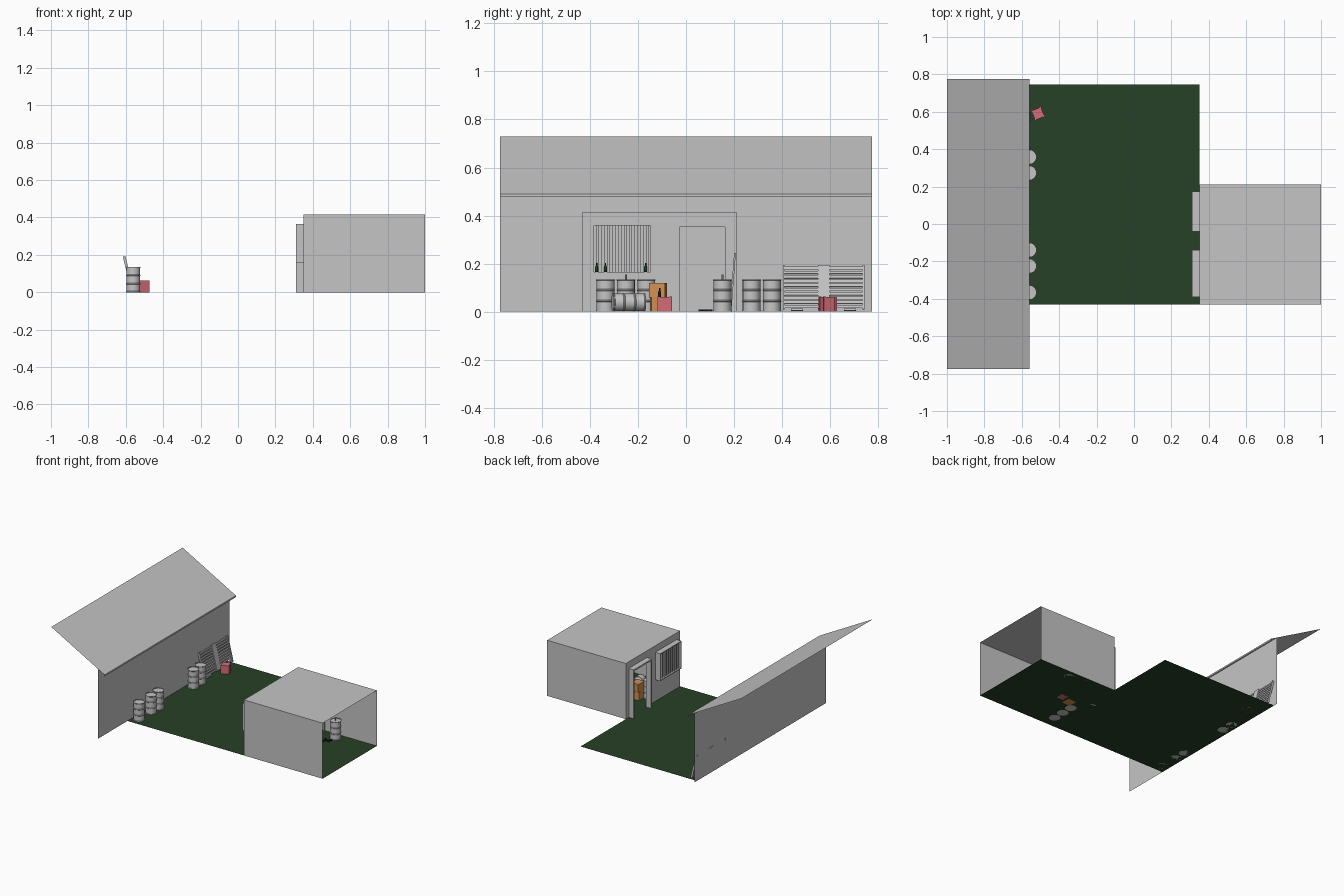
import bpy, bmesh, math, random
from mathutils import Matrix, Vector

if "Cube" in bpy.data.objects:
    bpy.data.objects.remove(bpy.data.objects["Cube"])
random.seed(3)

def mat(name, c):
    m = bpy.data.materials.new(name)
    m.diffuse_color = (*c, 1)
    m.use_nodes = True
    m.node_tree.nodes["Principled BSDF"].inputs["Base Color"].default_value = m.diffuse_color
    return m

GREY = mat("plain_grey", (0.56, 0.56, 0.56))
GREEN = mat("dark_grass", (0.02, 0.052, 0.02))
RED = mat("crate_red", (0.65, 0.15, 0.18))
ORANGE = mat("box_orange", (0.64, 0.28, 0.085))
BLACK = mat("dark_tools", (0.012, 0.014, 0.012))
BOTTLE = mat("bottle_green", (0.01, 0.05, 0.015))

def finish(name, bm, m, smooth=False):
    me = bpy.data.meshes.new(name)
    bm.to_mesh(me)
    bm.free()
    me.materials.append(m)
    ob = bpy.data.objects.new(name, me)
    bpy.context.collection.objects.link(ob)
    if smooth:
        bpy.context.view_layer.objects.active = ob
        ob.select_set(True)
        bpy.ops.object.shade_smooth_by_angle(angle=math.radians(35))
        ob.select_set(False)
    return ob

def sheets(name, faces, m):
    """Thin single-sided faces, each a list of points."""
    bm = bmesh.new()
    for f in faces:
        bm.faces.new([bm.verts.new(p) for p in f])
    bmesh.ops.remove_doubles(bm, verts=bm.verts, dist=1e-5)
    return finish(name, bm, m)

def add_box(bm, c, s, M=Matrix()):
    bmesh.ops.create_cube(bm, size=1, matrix=M @ Matrix.Translation(c) @ Matrix.Diagonal((*s, 1)))

def lathe(name, prof, m, M, n=20):
    """Spin an (r, z) profile with closed ends."""
    bm = bmesh.new()
    rings = [[bm.verts.new((r * math.cos(a), r * math.sin(a), z))
              for a in (2 * math.pi * i / n for i in range(n))] for r, z in prof]
    for a, b in zip(rings, rings[1:]):
        for i in range(n):
            j = (i + 1) % n
            bm.faces.new((a[i], a[j], b[j], b[i]))
    bm.faces.new(rings[0][::-1])
    bm.faces.new(rings[-1])
    bm.transform(M)
    return finish(name, bm, m, True)

def xwall(x, y0, y1, z0, z1):
    return [(x, y1, z0), (x, y0, z0), (x, y0, z1), (x, y1, z1)]

def ywall(y, x0, x1, z0, z1):
    return [(x0, y, z0), (x1, y, z0), (x1, y, z1), (x0, y, z1)]

def flat(z, x0, x1, y0, y1):
    return [(x0, y0, z), (x1, y0, z), (x1, y1, z), (x0, y1, z)]

# L-shaped ground
WX = -0.612
sheets("ground", [flat(0, WX, 0.35, -0.43, 0.21), flat(0, WX, 0.35, 0.21, 0.745),
                  flat(0, 0.35, 1, -0.43, 0.21)], GREEN)

# Long wall with sloping roof and narrow fascia
Y0, Y1 = -0.775, 0.775
sheets("long_wall", [xwall(WX, Y0, Y1, 0, 0.517)[::-1]], GREY)
sheets("sloping_roof", [[(-1, Y0, 0.73), (-0.56, Y0, 0.49), (-0.56, Y1, 0.49), (-1, Y1, 0.73)],
                        xwall(-0.56, Y0, Y1, 0.478, 0.49)[::-1]], GREY)

# Shed: open on the far side, with a door and a window opening
H = 0.415
DY0, DY1, WY0, WY1, TOP, SILL = -0.04, 0.175, -0.39, -0.14, 0.365, 0.16
sheets("shed_shell", [
    ywall(-0.43, 0.35, 1, 0, H), ywall(0.21, 0.35, 1, 0, H)[::-1],
    flat(H, 0.35, 1, -0.43, 0.21),
    xwall(0.35, -0.43, WY0, 0, H), xwall(0.35, WY0, WY1, 0, SILL),
    xwall(0.35, WY0, WY1, TOP, H), xwall(0.35, WY1, DY0, 0, H),
    xwall(0.35, DY0, DY1, TOP, H), xwall(0.35, DY1, 0.21, 0, H)], GREY)

# Protruding door and window surrounds
bm = bmesh.new()
T = 0.012
for y in (DY0 + T / 2, DY1 - T / 2):
    add_box(bm, (0.33, y, TOP / 2), (0.04, T, TOP))
add_box(bm, (0.33, (DY0 + DY1) / 2, TOP - T / 2), (0.04, DY1 - DY0, T))
finish("door_frame", bm, GREY)
bm = bmesh.new()
wc = (WY0 + WY1) / 2
for y in (WY0 + 0.004, WY1 - 0.004):
    add_box(bm, (0.33, y, (SILL + TOP) / 2), (0.04, 0.008, TOP - SILL))
for z in (SILL + 0.003, TOP - 0.003):
    add_box(bm, (0.33, wc, z), (0.04, WY1 - WY0, 0.006))
finish("window_frame", bm, GREY)

# Upright boards across the window
bm = bmesh.new()
for i in range(10):
    y = WY0 + 0.021 + i * 0.0232
    add_box(bm, (0.325, y, (SILL + TOP) / 2), (0.008, random.uniform(0.011, 0.016), TOP - SILL))
finish("window_boards", bm, GREY)

# Ribbed steel barrels
R, BH = 0.039, 0.135
prof = [(R - 0.004, 0), (R, 0.0), (R, 0.004), (R - 0.002, 0.006)]
for z in (0.045, 0.09):
    prof += [(R - 0.002, z - 0.004), (R, z - 0.0015), (R, z + 0.0015), (R - 0.002, z + 0.004)]
prof += [(R - 0.002, BH - 0.006), (R, BH - 0.004), (R, BH), (R - 0.004, BH), (R - 0.004, BH - 0.004)]
spots = [(-0.56, y) for y in (0.358, 0.273, -0.139, -0.225, -0.366)]
spots += [(0.42, y) for y in (-0.335, -0.25, -0.165)] + [(0.70, 0.152)]
for i, (x, y) in enumerate(spots):
    lathe(f"barrel_{i + 1}", prof, GREY, Matrix.Translation((x, y, 0)))
lathe("fallen_barrel", prof, GREY, Matrix.Translation((0.58, -0.305, R))
      @ Matrix.Rotation(math.radians(8), 4, 'Z') @ Matrix.Rotation(math.radians(-90), 4, 'X'))

# Bottles on the sill, barrels and crate
bprof = [(0.007, 0), (0.007, 0.02), (0.003, 0.026), (0.003, 0.036)]
for i, (x, y, z, m) in enumerate([(0.34, -0.372, 0.166, BOTTLE), (0.34, -0.335, 0.166, BOTTLE),
                                  (0.34, -0.168, 0.166, BOTTLE), (0.56, -0.11, 0.062, BLACK)]):
    lathe(f"bottle_{i + 1}", bprof, m, Matrix.Translation((x, y, z)), 10)
for i, (x, y) in enumerate([(0.42, -0.25), (0.70, 0.152)]):
    lathe(f"barrel_tap_{i + 1}", [(0.004, 0), (0.004, 0.024)], GREY,
          Matrix.Translation((x, y, 0.131)), 8)

# Crates with corner posts, and stacked boxes
def crate(name, x, y, rot):
    bm = bmesh.new()
    M = Matrix.Translation((x, y, 0)) @ Matrix.Rotation(math.radians(rot), 4, 'Z')
    add_box(bm, (0, 0, 0.031), (0.054, 0.054, 0.062), M)
    for sx in (-1, 1):
        for sy in (-1, 1):
            add_box(bm, (sx * 0.025, sy * 0.025, 0.0315), (0.01, 0.01, 0.063), M)
    finish(name, bm, RED)

crate("red_crate_outside", -0.513, 0.59, 22)
crate("red_crate_inside", 0.56, -0.088, 0)
for i, (x, y, z, r) in enumerate([(0.48, -0.112, 0.03, 4), (0.48, -0.116, 0.09, -8)]):
    bm = bmesh.new()
    add_box(bm, (0, 0, 0), (0.066, 0.066, 0.06),
            Matrix.Translation((x, y, z)) @ Matrix.Rotation(math.radians(r), 4, 'Z'))
    finish(f"orange_box_{i + 1}", bm, ORANGE)

# Slatted pallet leaning on the long wall
bm = bmesh.new()
M = Matrix.Translation((-0.562, 0.573, 0.004)) @ Matrix.Rotation(math.radians(-14), 4, 'Y')
for i in range(10):
    add_box(bm, (0, 0, 0.018 + i * 0.0183), (0.005, 0.34, 0.0125), M)
for y, w in ((-0.166, 0.008), (0, 0.048), (0.166, 0.008)):
    add_box(bm, (0, y, 0.1), (0.014, w, 0.188), M)
for y in (-0.11, 0.11):
    add_box(bm, (0, y, 0.004), (0.014, 0.05, 0.008), M)
finish("leaning_pallet", bm, GREY)

# Leaning pole and tools on the shed floor
bm = bmesh.new()
a, b = Vector((0.58, 0.185, 0)), Vector((0.58, 0.204, 0.245))
add_box(bm, (0, 0, 0), (0.009, 0.007, (b - a).length),
        Matrix.Translation((a + b) / 2) @ (b - a).to_track_quat('Z', 'Y').to_matrix().to_4x4())
finish("leaning_pole", bm, GREY)
bm = bmesh.new()
for x, y, r in ((0.66, 0.075, 20), (0.69, 0.09, -35), (0.68, 0.08, 80)):
    add_box(bm, (0, 0, 0), (0.009, 0.045, 0.008),
            Matrix.Translation((x, y, 0.005)) @ Matrix.Rotation(math.radians(r), 4, 'Z'))
finish("floor_tools", bm, BLACK)
